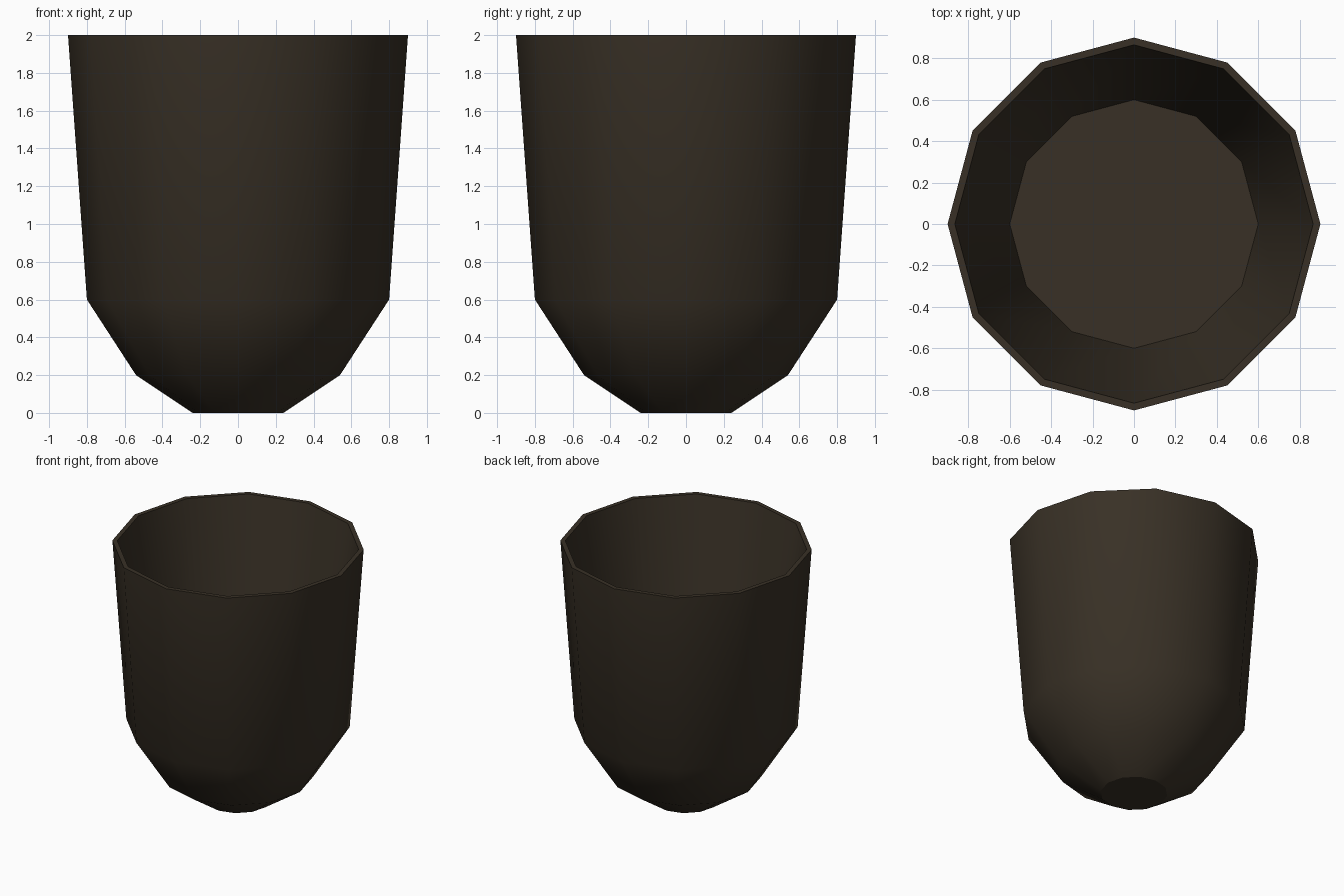
import bpy, bmesh, math

if "Cube" in bpy.data.objects:
    bpy.data.objects.remove(bpy.data.objects["Cube"])

SIDES = 12
# Profile (radius, height): outer wall up to the rim, then inner wall down to the floor
PROFILE = [(0.24, 0.0), (0.54, 0.2), (0.8, 0.6), (0.9, 2.0), (0.865, 2.0), (0.6, 0.4)]

mat = bpy.data.materials.new("dark brown")
mat.diffuse_color = (0.040, 0.030, 0.019, 1)
mat.use_nodes = True
mat.node_tree.nodes["Principled BSDF"].inputs["Base Color"].default_value = mat.diffuse_color

# Cup: lathed rings closed by a base and an inner floor
bm = bmesh.new()
rings = []
for r, z in PROFILE:
    rings.append([bm.verts.new((r * math.cos(2 * math.pi * i / SIDES),
                                r * math.sin(2 * math.pi * i / SIDES), z))
                  for i in range(SIDES)])
for a, b in zip(rings, rings[1:]):
    for i in range(SIDES):
        j = (i + 1) % SIDES
        bm.faces.new((a[i], a[j], b[j], b[i]))
bm.faces.new(rings[0][::-1])   # underside
bm.faces.new(rings[-1])        # inner floor
bmesh.ops.recalc_face_normals(bm, faces=bm.faces)

mesh = bpy.data.meshes.new("cup")
bm.to_mesh(mesh)
bm.free()
mesh.materials.append(mat)
cup = bpy.data.objects.new("cup", mesh)
bpy.context.collection.objects.link(cup)

# Smooth walls with crisp rim, base and floor
bpy.context.view_layer.objects.active = cup
cup.select_set(True)
bpy.ops.object.shade_smooth_by_angle(angle=math.radians(32))
